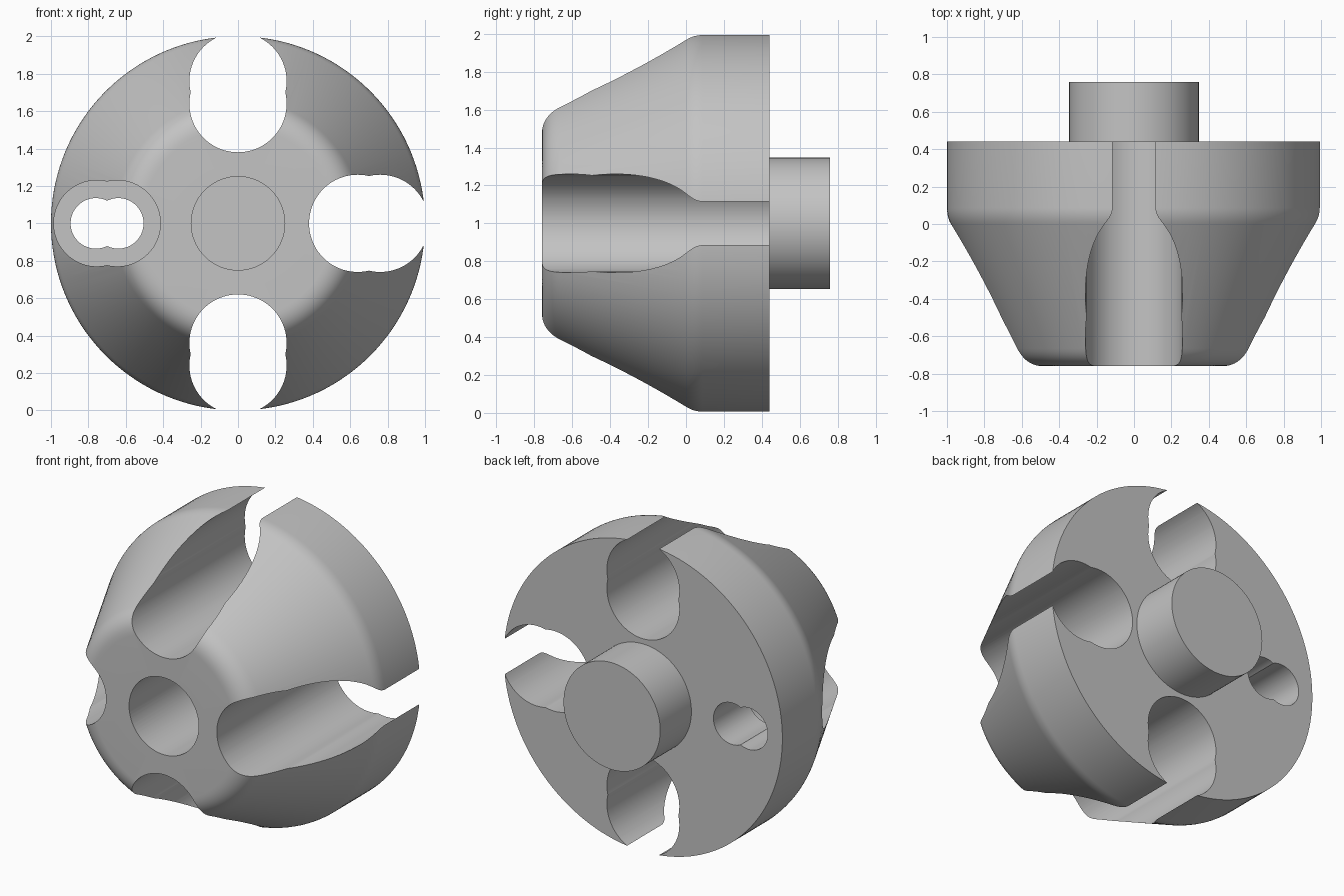
import bpy, bmesh, math
from mathutils import Vector, Matrix

cube = bpy.data.objects.get("Cube")
if cube:
    bpy.data.objects.remove(cube, do_unlink=True)

BACK, FRONT, AXIS_Z = 0.44, -0.76, 1.0

grey = bpy.data.materials.new("machined grey")
grey.use_nodes = True
colour = (0.55, 0.55, 0.55, 1)
grey.diffuse_color = colour
grey.node_tree.nodes["Principled BSDF"].inputs["Base Color"].default_value = colour


def fillet(before, corner, after, reach, steps=10):
    """Rounded corner points in (radius, y)."""
    p, c, n = Vector(before), Vector(corner), Vector(after)
    a = c + (p - c).normalized() * reach
    b = c + (n - c).normalized() * reach
    return [a * (1 - t) ** 2 + c * 2 * t * (1 - t) + b * t * t
            for t in (i / steps for i in range(steps + 1))]


def add_object(name, bm):
    bmesh.ops.recalc_face_normals(bm, faces=bm.faces)
    mesh = bpy.data.meshes.new(name)
    bm.to_mesh(mesh)
    bm.free()
    mesh.materials.append(grey)
    obj = bpy.data.objects.new(name, mesh)
    bpy.context.collection.objects.link(obj)
    return obj


def lathe(name, profile, steps=144):
    """Revolve (radius, y) points around the long axis."""
    bm = bmesh.new()
    verts = [bm.verts.new((r, y, AXIS_Z)) for r, y in profile]
    edges = [bm.edges.new(pair) for pair in zip(verts, verts[1:])]
    bmesh.ops.spin(bm, geom=verts + edges, cent=(0, 0, AXIS_Z), axis=(0, 1, 0),
                   angle=math.tau, steps=steps)
    bmesh.ops.remove_doubles(bm, verts=bm.verts, dist=0.0002)
    return add_object(name, bm)


def cut_bore(target, radius, offset, turn, y0, y1):
    """Drill a hole along y at a distance from the axis."""
    x, z = offset * math.cos(turn), offset * math.sin(turn)
    place = (Matrix.Translation((x, (y0 + y1) / 2, AXIS_Z + z))
             @ Matrix.Rotation(math.pi / 2, 4, "X"))
    bm = bmesh.new()
    bmesh.ops.create_cone(bm, cap_ends=True, segments=80, radius1=radius,
                          radius2=radius, depth=y1 - y0, matrix=place)
    cutter = add_object("bore_cutter", bm)
    cutter.hide_render = True
    mod = target.modifiers.new("bore", "BOOLEAN")
    mod.operation, mod.solver, mod.object = "DIFFERENCE", "EXACT", cutter
    graph = bpy.context.evaluated_depsgraph_get()
    result = bpy.data.meshes.new_from_object(target.evaluated_get(graph))
    target.modifiers.clear()
    target.data = result
    bpy.data.objects.remove(cutter, do_unlink=True)


# Conical body with rounded nose and shoulder
nose, shoulder = (0.62, FRONT), (1.0, 0.042)
profile = [(0, FRONT)]
profile += fillet((0, FRONT), nose, shoulder, 0.105)
profile += fillet(nose, shoulder, (1.0, BACK), 0.045, 6)
profile += [(1.0, BACK), (0, BACK)]
body = lathe("conical_body", profile)

# Three open slots: right, top and bottom in the front elevation
for turn in (0, math.pi / 2, -math.pi / 2):
    for offset in (0.64, 0.76):
        cut_bore(body, 0.26, offset, turn, -1, 1)

# Counterbored through hole on the remaining side
for offset in (0.645, 0.755):
    cut_bore(body, 0.23, offset, math.pi, -1, 0.08)
for offset in (0.64, 0.76):
    cut_bore(body, 0.135, offset, math.pi, -1, 1)

# Blind centre bore
cut_bore(body, 0.25, 0, 0, -1, 0.14)

# Rear shank
shank = lathe("rear_shank", [(0, 0.4), (0.347, 0.4), (0.347, 0.76), (0, 0.76)], 96)

bpy.ops.object.select_all(action="DESELECT")
for obj in (body, shank):
    obj.select_set(True)
bpy.context.view_layer.objects.active = body
bpy.ops.object.shade_smooth_by_angle(angle=math.radians(30))
